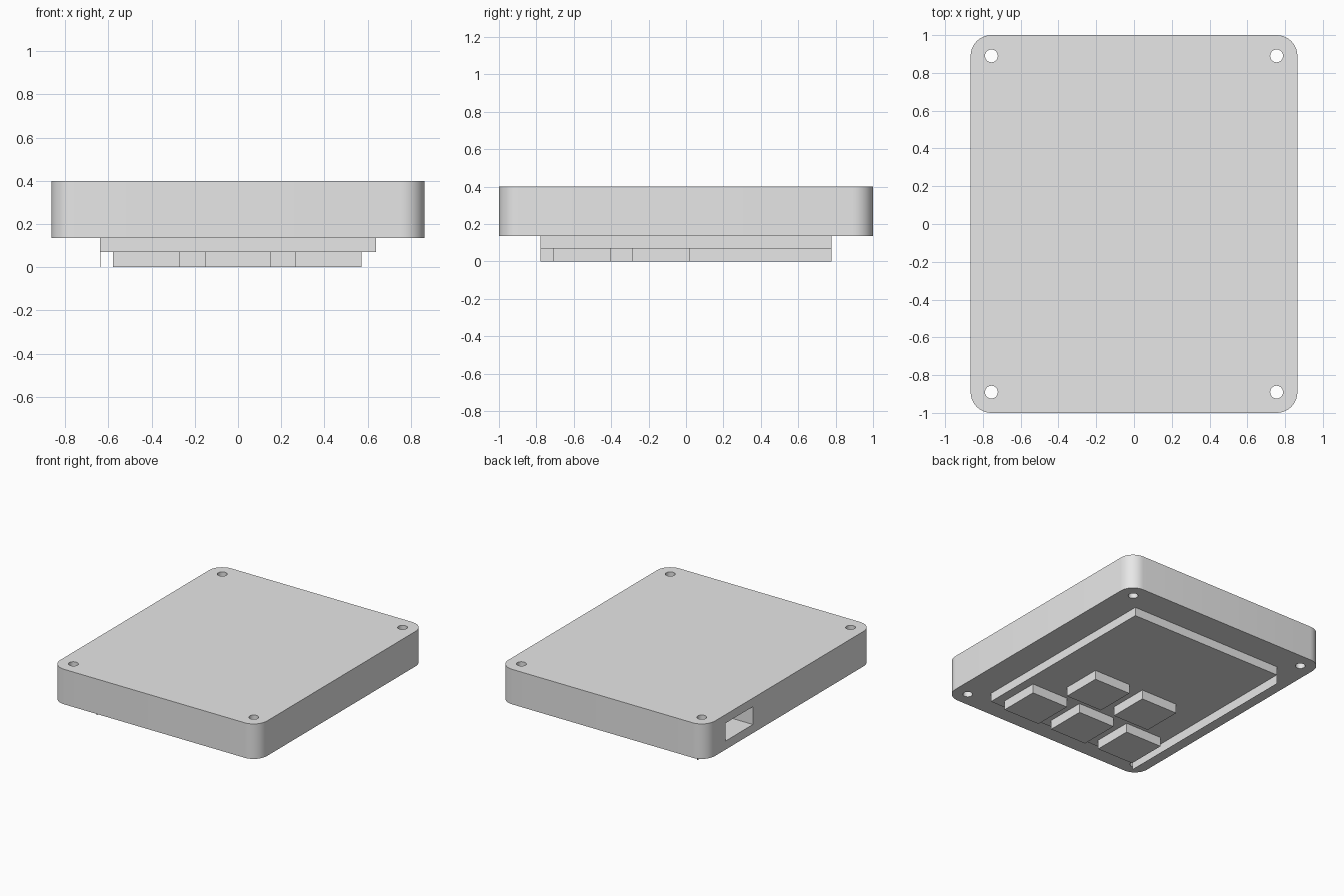
import bpy
import bmesh
from mathutils import Matrix, Vector

cube = bpy.data.objects.get("Cube")
if cube:
    bpy.data.objects.remove(cube, do_unlink=True)

# Single grey plastic
GREY = (0.8, 0.8, 0.8, 1.0)
grey = bpy.data.materials.new("grey_plastic")
grey.use_nodes = True
grey.diffuse_color = GREY
grey.node_tree.nodes["Principled BSDF"].inputs["Base Color"].default_value = GREY


def finish(name, bm):
    bmesh.ops.recalc_face_normals(bm, faces=bm.faces)
    mesh = bpy.data.meshes.new(name)
    bm.to_mesh(mesh)
    bm.free()
    mesh.materials.append(grey)
    obj = bpy.data.objects.new(name, mesh)
    bpy.context.collection.objects.link(obj)
    return obj


def box(name, low, high, corner=0.0):
    """Box between two corners, optionally with rounded upright edges."""
    low, high = Vector(low), Vector(high)
    bm = bmesh.new()
    size = Matrix.Diagonal((*(high - low), 1))
    bmesh.ops.create_cube(bm, size=1, matrix=Matrix.Translation((low + high) / 2) @ size)
    if corner:
        upright = [e for e in bm.edges
                   if abs(e.verts[0].co.z - e.verts[1].co.z) > 0.01]
        bmesh.ops.bevel(bm, geom=upright, offset=corner, segments=10,
                        profile=0.5, affect='EDGES')
    return finish(name, bm)


def cylinder(name, x, y, z, radius, depth):
    bm = bmesh.new()
    bmesh.ops.create_cone(bm, cap_ends=True, segments=32, radius1=radius, radius2=radius,
                          depth=depth, matrix=Matrix.Translation((x, y, z)))
    return finish(name, bm)


def cut(target, cutter):
    cutter.hide_render = True
    mod = target.modifiers.new("cut", 'BOOLEAN')
    mod.operation = 'DIFFERENCE'
    mod.solver = 'EXACT'
    mod.object = cutter
    bpy.context.view_layer.objects.active = target
    bpy.ops.object.modifier_apply(modifier=mod.name)
    bpy.data.objects.remove(cutter, do_unlink=True)


# Rounded case with a screw hole in each corner
BASE, TOP = 0.135, 0.4
case = box("case", (-0.865, -1, BASE), (0.865, 1, TOP), corner=0.11)
for x in (-0.755, 0.755):
    for y in (-0.89, 0.89):
        cut(case, cylinder("screw_hole", x, y, 0.27, 0.034, 0.6))

# Connector slot in the side
cut(case, box("connector_slot", (-1, 0.435, 0.2), (-0.565, 0.76, 0.335)))

bpy.ops.object.select_all(action='DESELECT')
case.select_set(True)
bpy.context.view_layer.objects.active = case
bpy.ops.object.shade_smooth_by_angle()

# Raised panel underneath, with a thin lip along one long edge
PANEL = 0.07
box("panel", (-0.64, -0.777, PANEL), (0.64, 0.777, BASE))
box("panel_lip", (-0.64, -0.777, 0), (-0.638, 0.777, PANEL))

# Square keys: a row of three and a staggered row of two
HALF = 0.153
rows = {-0.557: (-0.425, 0, 0.42), -0.135: (-0.213, 0.21)}
for y, columns in rows.items():
    for x in columns:
        box("key", (x - HALF, y - HALF, 0), (x + HALF, y + HALF, PANEL))
